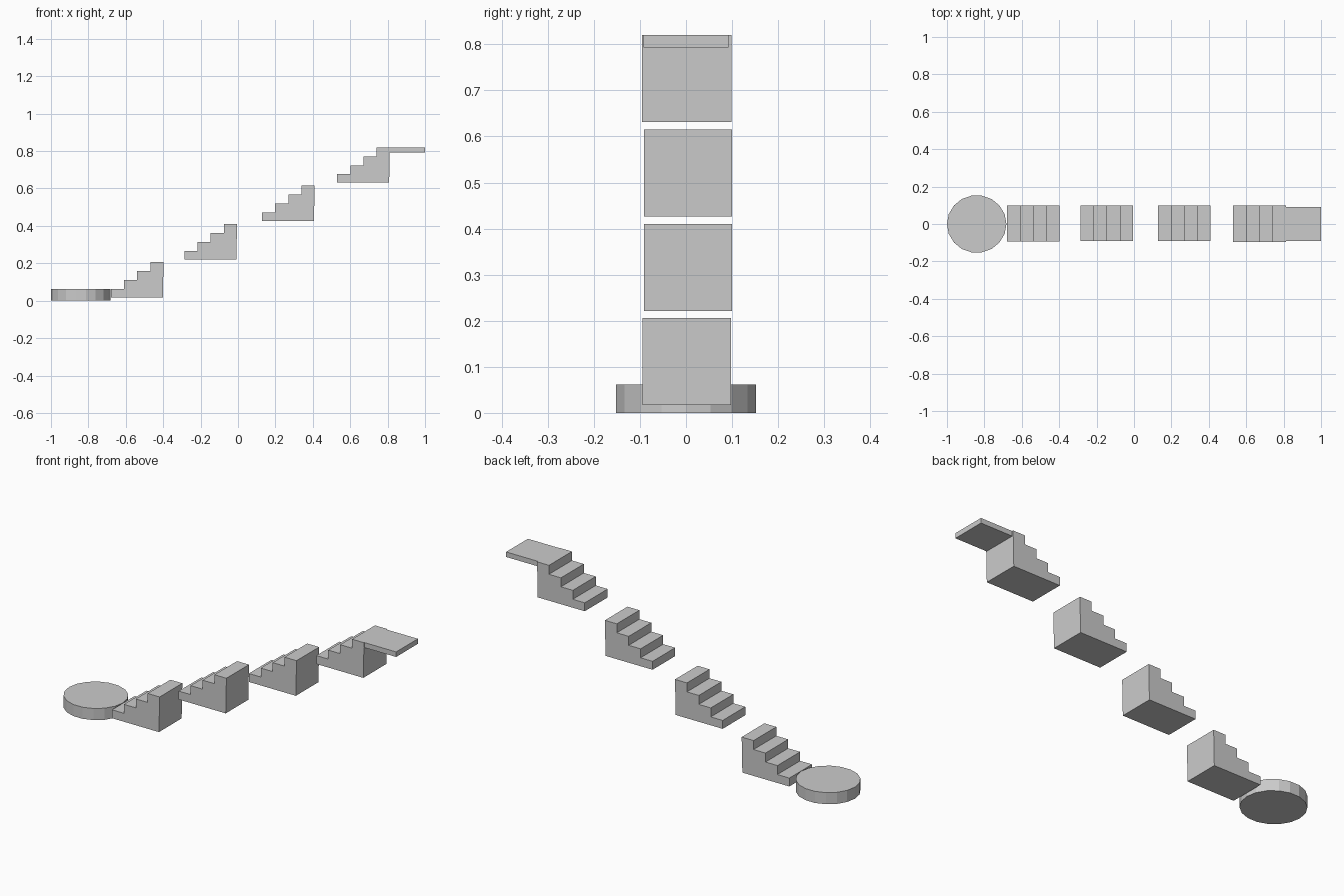
import bpy
import bmesh
from math import pi, cos, sin

if "Cube" in bpy.data.objects:
    bpy.data.objects.remove(bpy.data.objects["Cube"])


def prism(name, profile, vec):
    """Extrude a flat outline (list of 3D points) along vec."""
    bm = bmesh.new()
    face = bm.faces.new([bm.verts.new(p) for p in profile])
    ext = bmesh.ops.extrude_face_region(bm, geom=[face])
    verts = [g for g in ext["geom"] if isinstance(g, bmesh.types.BMVert)]
    bmesh.ops.translate(bm, verts=verts, vec=vec)
    bmesh.ops.recalc_face_normals(bm, faces=bm.faces)
    mesh = bpy.data.meshes.new(name)
    bm.to_mesh(mesh)
    bm.free()
    obj = bpy.data.objects.new(name, mesh)
    bpy.context.collection.objects.link(obj)
    return obj


def stair(name, x, z, y0, y1, steps=4, run=0.0705, rise=0.048, base=0.045):
    """Solid staircase rising towards +x from its lower left corner."""
    outline = [(x, y0, z)]
    for i in range(steps):
        top = z + base + i * rise
        outline += [(x + i * run, y0, top), (x + (i + 1) * run, y0, top)]
    outline.append((x + steps * run - 0.004, y0, z))
    prism(name, outline, (0, y1 - y0, 0))


# round landing at the bottom
sides = 18
disc = [(-0.841 + 0.159 * cos(2 * pi * i / sides),
         0.154 * sin(2 * pi * i / sides), 0) for i in range(sides)]
prism("round_landing", disc, (0, 0, 0.062))

# four floating stair flights
flights = [(-0.68, 0.017, -0.094, 0.098), (-0.287, 0.221, -0.091, 0.1),
           (0.128, 0.426, -0.091, 0.1), (0.53, 0.631, -0.095, 0.099)]
for n, (x, z, y0, y1) in enumerate(flights, 1):
    stair(f"stair_flight_{n}", x, z, y0, y1)

# thin platform at the top
slab = [(0.745, -0.092, 0.793), (1, -0.092, 0.793),
        (1, 0.092, 0.793), (0.745, 0.092, 0.793)]
prism("top_platform", slab, (0, 0, 0.027))
